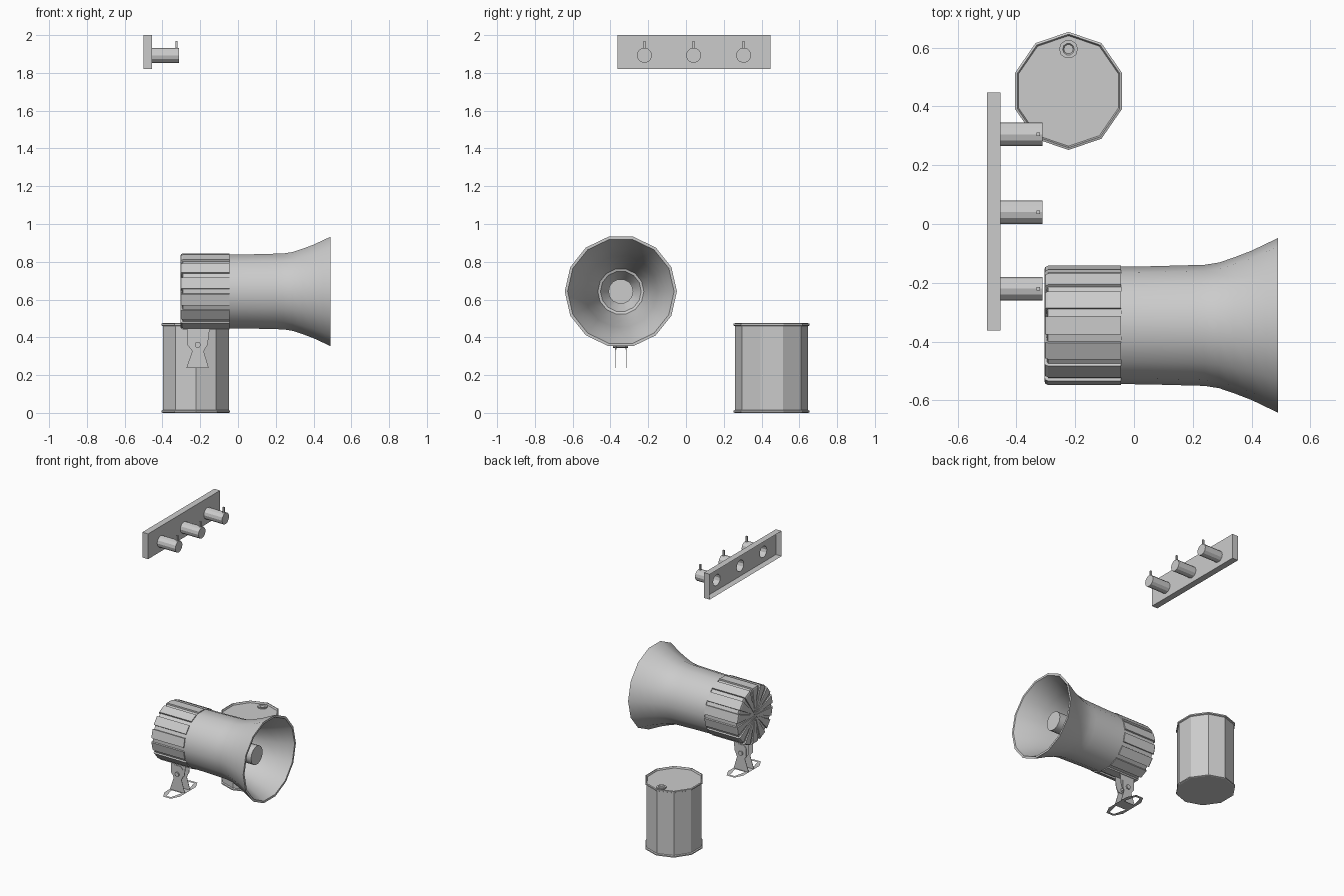
import bpy, bmesh
from math import sin, cos, pi, radians
from mathutils import Vector

if "Cube" in bpy.data.objects:
    bpy.data.objects.remove(bpy.data.objects["Cube"])


def finish(name, bm, smooth=None):
    bmesh.ops.recalc_face_normals(bm, faces=bm.faces)
    me = bpy.data.meshes.new(name)
    bm.to_mesh(me)
    bm.free()
    ob = bpy.data.objects.new(name, me)
    bpy.context.collection.objects.link(ob)
    if smooth:
        bpy.ops.object.select_all(action='DESELECT')
        ob.select_set(True)
        bpy.context.view_layer.objects.active = ob
        bpy.ops.object.shade_smooth_by_angle(angle=radians(smooth))
    return ob


def ring(axis, centre, d, r, n, phase=0.0, stretch=1.0):
    """Circle of points around an axis, at distance d along it."""
    pts = []
    for i in range(n if r > 0 else 1):
        a = phase + 2 * pi * i / n
        u, v = r * cos(a) * stretch, r * sin(a)
        p = {'X': (d, u, v), 'Y': (u, d, v), 'Z': (u, v, d)}[axis]
        pts.append(Vector(centre) + Vector(p))
    return pts


def loft(bm, rings):
    """Skin a list of rings; a ring of one point is an apex."""
    vs = [[bm.verts.new(p) for p in r] for r in rings]
    for a, b in zip(vs, vs[1:]):
        n = max(len(a), len(b))
        for i in range(n):
            j = (i + 1) % n
            quad = [a[i % len(a)], a[j % len(a)], b[j % len(b)], b[i % len(b)]]
            bm.faces.new(list(dict.fromkeys(quad)))


def lathe(name, axis, centre, profile, n, phase=0.0, stretch=1.0, smooth=None):
    bm = bmesh.new()
    loft(bm, [ring(axis, centre, d, r, n, phase, stretch) for d, r in profile])
    return finish(name, bm, smooth)


def box(name, lo, hi):
    bm = bmesh.new()
    bmesh.ops.create_cube(bm, size=1)
    for v in bm.verts:
        v.co = [l + (c + 0.5) * (h - l) for l, h, c in zip(lo, hi, v.co)]
    return finish(name, bm)


def fill_loops(bm, loops, normal):
    """Flat sheet: the first loop is the outline, the others are holes."""
    edges = []
    for loop in loops:
        vs = [bm.verts.new(p) for p in loop]
        edges.append([bm.edges.new((vs[i], vs[(i + 1) % len(vs)])) for i in range(len(vs))])
    bmesh.ops.triangle_fill(bm, use_beauty=True, edges=sum(edges, []), normal=normal)
    return edges


# Wall rack: board open at the back, hollow pegs with small pins
PEGS, PZ, PR, PN = (-0.22, 0.04, 0.305), 1.893, 0.04, 12
bm = bmesh.new()
outline = [(-0.455, y, z) for y, z in ((-0.362, 1.82), (0.447, 1.82), (0.447, 2.0), (-0.362, 2.0))]
holes = [ring('X', (0, y, PZ), -0.455, PR, PN) for y in PEGS]
edges = fill_loops(bm, [outline] + holes, (1, 0, 0))
side = bmesh.ops.extrude_edge_only(bm, edges=edges[0])['geom']
bmesh.ops.translate(bm, vec=(-0.045, 0, 0), verts=[g for g in side if isinstance(g, bmesh.types.BMVert)])
finish("rack_board", bm)
for i, y in enumerate(PEGS):
    lathe(f"rack_peg_{i}", 'X', (0, y, PZ), [(-0.455, PR), (-0.312, PR), (-0.312, 0)], PN)
    box(f"peg_pin_{i}", (-0.332, y - 0.006, 1.92), (-0.32, y + 0.006, 1.97))

# Drum with rolled rims, sunken lid and filler cap
DRUM = (-0.223, 0.453, 0)
lathe("drum", 'Z', DRUM,
      [(0, 0), (0, 0.193), (0.003, 0.201), (0.011, 0.201), (0.015, 0.193),
       (0.459, 0.193), (0.463, 0.201), (0.472, 0.201), (0.475, 0.193),
       (0.463, 0.188), (0.463, 0)], 10, pi / 10 * 5, 0.95)
lathe("drum_cap", 'Z', (-0.223, 0.595, 0),
      [(0.463, 0.032), (0.472, 0.032), (0.472, 0.02), (0.466, 0.016), (0.466, 0)], 10)

# Horn bell: outer skin, lip and inner flare down to the throat
AX = (0, -0.345, 0.643)
N = 14
lathe("horn_bell", 'X', AX,
      [(-0.045, 0.19), (-0.045, 0.2), (0.05, 0.201), (0.2, 0.205), (0.24, 0.206),
       (0.29, 0.214), (0.34, 0.231), (0.4, 0.254), (0.45, 0.278), (0.49, 0.297),
       (0.49, 0.282), (0.45, 0.262), (0.4, 0.24), (0.33, 0.212), (0.25, 0.192),
       (0.12, 0.16), (-0.02, 0.122), (-0.025, 0.108), (-0.1, 0.066)], N, 0, smooth=35)
lathe("horn_centre_plug", 'X', AX, [(-0.1, 0.066), (0.39, 0.066), (0.39, 0)], N, smooth=35)

# Ribbed rear housing: ribs and grooves alternate around the axis
bm = bmesh.new()
rings = []
for x, drop in ((-0.045, 0), (-0.292, 0), (-0.302, 0.005), (-0.305, 0.014), (-0.305, 0.04)):
    pts = []
    for k in range(N):
        for off, groove in ((-0.34, 0), (0.34, 0), (0.36, 1), (0.64, 1)):
            a = 2 * pi * (k + 0.5 + off) / N
            r = 0.204 - 0.01 * groove - drop
            pts.append(Vector(AX) + Vector((x + (0.008 * groove if drop else 0), r * cos(a), r * sin(a))))
    rings.append(pts)
rings.append([Vector(AX) + Vector((-0.304, 0, 0))])
rings.insert(0, [Vector(AX) + Vector((p.x, (p.y - AX[1]) * 0.9, (p.z - AX[2]) * 0.9)) for p in rings[0]])
loft(bm, rings)
finish("rear_housing", bm)

# Mounting bracket: lugs under the housing, flared legs, bolt and cut-out foot
BX, BY, BZ = -0.213, -0.346, 0.238


def plate(name, outline, y, t):
    bm = bmesh.new()
    f = bm.faces.new([bm.verts.new((BX + x, y, z)) for x, z in outline])
    g = bmesh.ops.extrude_face_region(bm, geom=[f])['geom']
    bmesh.ops.translate(bm, vec=(0, t, 0), verts=[v for v in g if isinstance(v, bmesh.types.BMVert)])
    return finish(name, bm)


for s, tag in ((-1, "front"), (1, "back")):
    plate(f"bracket_lug_{tag}",
          [(-0.055, 0.46), (-0.055, 0.36), (-0.035, 0.335), (0.035, 0.335), (0.052, 0.36), (0.065, 0.46)],
          BY + s * 0.023, s * 0.004)
    plate(f"bracket_leg_{tag}",
          [(-0.06, BZ), (0.058, BZ), (0.032, 0.325), (0.042, 0.35), (0.042, 0.40), (0.025, 0.42),
           (-0.025, 0.42), (-0.04, 0.40), (-0.04, 0.35), (-0.03, 0.325)],
          BY + s * 0.028, s * 0.003)
lathe("bracket_bolt", 'Y', (BX, 0, 0.36),
      [(BY - 0.04, 0), (BY - 0.04, 0.016), (BY + 0.04, 0.016), (BY + 0.04, 0)], 8)
bm = bmesh.new()
foot = [(-0.06, -0.09), (-0.03, -0.15), (0.03, -0.15), (0.06, -0.09),
        (0.06, 0.09), (0.03, 0.15), (-0.03, 0.15), (-0.06, 0.09)]
cuts = [[(-0.04, s * 0.04), (0.04, s * 0.04), (0.018, s * 0.13), (-0.018, s * 0.13)] for s in (-1, 1)]
fill_loops(bm, [[(BX + x, BY + y, BZ) for x, y in loop] for loop in [foot] + cuts], (0, 0, 1))
finish("bracket_foot", bm)
